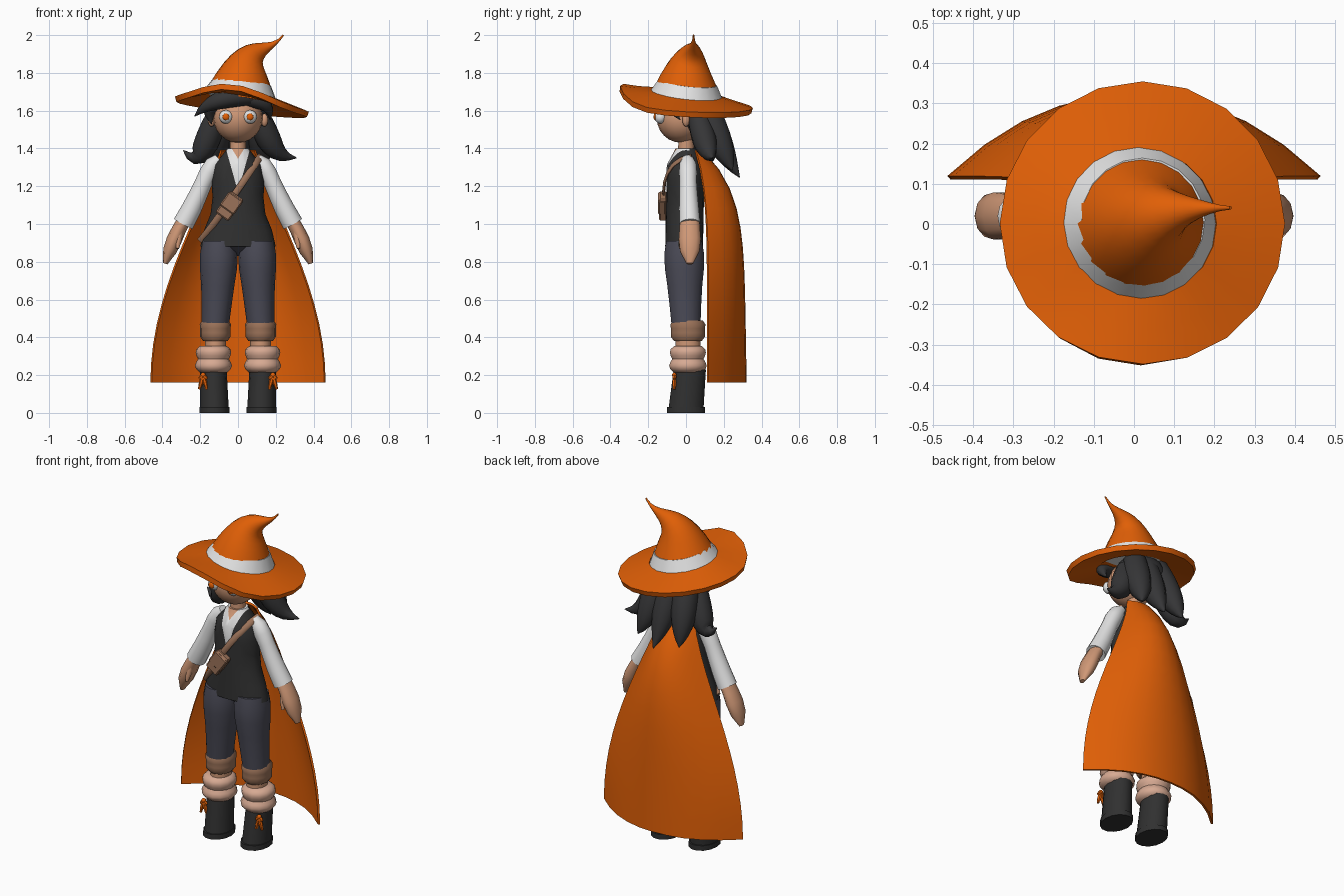
import bpy, bmesh
from math import sin, cos, pi, radians
from mathutils import Vector, Matrix

if "Cube" in bpy.data.objects:
    bpy.data.objects.remove(bpy.data.objects["Cube"])


def material(name, red, green, blue):
    mat = bpy.data.materials.new(name)
    mat.use_nodes = True
    color = (red, green, blue, 1)
    mat.diffuse_color = color
    mat.node_tree.nodes["Principled BSDF"].inputs["Base Color"].default_value = color
    return mat


ORANGE = material("orange", .75, .115, .002)
WHITE = material("white", .78, .78, .78)
SKIN = material("skin", .62, .31, .18)
BROWN = material("brown leather", .33, .17, .1)
TAN = material("pale wool", .68, .4, .29)
SLATE = material("slate trousers", .07, .07, .095)
BLACK = material("charcoal", .03, .03, .03)
HAIR = material("dark hair", .036, .036, .038)


def finish(name, bm, mat, mirror=False, angle=50, thickness=0):
    mesh = bpy.data.meshes.new(name)
    bm.to_mesh(mesh)
    bm.free()
    mesh.materials.append(mat)
    mesh.shade_smooth()
    mesh.set_sharp_from_angle(angle=radians(angle))
    part = bpy.data.objects.new(name, mesh)
    bpy.context.scene.collection.objects.link(part)
    if thickness:
        solid = part.modifiers.new("thickness", 'SOLIDIFY')
        solid.thickness, solid.offset = thickness, 0
        part.modifiers.new("crisp rim", 'EDGE_SPLIT').split_angle = radians(angle)
    if mirror:
        part.modifiers.new("mirror", 'MIRROR')
    return part


def bridge(rows, closed=True, caps=True):
    """Join rows of points with quads."""
    bm = bmesh.new()
    rings = [[bm.verts.new(point) for point in row] for row in rows]
    count = len(rings[0])
    for low, high in zip(rings, rings[1:]):
        for i in range(count if closed else count - 1):
            j = (i + 1) % count
            bm.faces.new((low[i], low[j], high[j], high[i]))
    if caps:
        bm.faces.new(rings[0][::-1])
        bm.faces.new(rings[-1])
    return bm


def bezier(points, t):
    points = [Vector(p) for p in points]
    while len(points) > 1:
        points = [a.lerp(b, t) for a, b in zip(points, points[1:])]
    return points[0]


def sweep(name, points, widths, mat, depth=1, limit=1, sides=14, flat=False, mirror=False):
    """Sweep ellipses of the given half widths along a Bezier path."""
    last = len(widths) - 1
    path = [bezier(points, i / last) for i in range(last + 1)]
    rows = []
    for i, width in enumerate(widths):
        ahead = path[min(i + 1, last)] - path[max(i - 1, 0)]
        along = Vector((0, 0, 1)) if flat else ahead.normalized()
        back = Vector((0, 1, 0))
        back = (back - along * back.dot(along)).normalized()
        across = back.cross(along) * width
        back *= min(width * depth, limit)
        turns = [2 * pi * k / sides for k in range(sides)]
        rows.append([path[i] + across * cos(a) + back * sin(a) for a in turns])
    return finish(name, bridge(rows), mat, mirror)


def lock(name, width, points):
    """Tapered lock of hair."""
    widths = [width * sin(pi * (.3 + .69 * i / 8)) for i in range(9)]
    sweep(name, points, widths, HAIR, sides=10)


def ball(name, place, size, mat, mirror=False, segments=20):
    bm = bmesh.new()
    shape = Matrix.Translation(place) @ Matrix.Diagonal((*size, 1))
    bmesh.ops.create_uvsphere(bm, u_segments=segments, v_segments=segments // 2 + 2,
                              radius=1, matrix=shape)
    finish(name, bm, mat, mirror)


def box(name, place, size, turn, mat):
    bm = bmesh.new()
    shape = Matrix.Translation(place) @ Matrix.Rotation(turn, 4, 'Y')
    bmesh.ops.create_cube(bm, size=1, matrix=shape @ Matrix.Diagonal((*size, 1)))
    bmesh.ops.bevel(bm, geom=bm.edges[:], offset=.007, segments=1, affect='EDGES')
    finish(name, bm, mat, angle=30)


# Hat: drooping brim raised at the front, bent cone and pale band
rows = []
for spread in (0, .5, 1):
    row = []
    for i in range(20):
        turn = 2 * pi * i / 20 + pi / 2
        c, s = cos(turn), sin(turn)
        radius = .18 + .17 * spread
        inner = 1.675 - .03 * c - .02 * s
        outer = 1.62 - .04 * c - .02 * s + .08 * max(-sin(turn + .15), 0) ** 4
        row.append((.02 + radius * c, radius * s, inner + (outer - inner) * spread))
    rows.append(row)
finish("hat_brim", bridge(rows, caps=False), ORANGE, thickness=.03)
sweep("hat_cone", [(.01, 0, 1.67), (.04, 0, 1.85), (.05, .04, 1.95), (.17, .04, 1.9), (.24, .04, 2)],
      [.004 + .185 * (1 - i / 12) ** 1.6 for i in range(13)], ORANGE, sides=20)
sweep("hat_band", [(.01, 0, 1.665), (.023, .01, 1.75)], [.203, .155], WHITE, sides=20)

# Head, features and neck
ball("head", (0, -.025, 1.56), (.13, .13, .13), SKIN)
ball("ear", (.14, 0, 1.55), (.02, .02, .035), SKIN, True, 10)
ball("eye_white", (.064, -.135, 1.567), (.036, .032, .036), WHITE, True)
ball("iris", (.064, -.163, 1.567), (.018, .009, .018), ORANGE, True, 12)
sweep("neck", [(0, 0, 1.34), (0, 0, 1.47)], [.045, .04], SKIN)

# Hair: cap, swept fringe, side flicks and back locks
ball("hair_cap", (0, .055, 1.575), (.148, .135, .12), HAIR)
lock("fringe_sweep", .052, [(.1, -.1, 1.67), (-.05, -.18, 1.69), (-.17, -.13, 1.64), (-.23, -.07, 1.57)])
lock("fringe_side", .045, [(0, -.11, 1.67), (.18, -.13, 1.67), (.17, -.03, 1.55)])
lock("fringe_temple", .045, [(-.1, -.07, 1.66), (-.17, -.02, 1.62), (-.14, -.03, 1.53)])
lock("right_flick", .066, [(-.11, .06, 1.58), (-.17, .1, 1.43), (-.2, .12, 1.28), (-.29, .12, 1.39)])
lock("left_flick", .066, [(.11, .06, 1.58), (.16, .1, 1.44), (.19, .12, 1.35), (.31, .14, 1.35)])
for name, root, tip in (("left", .08, .15), ("middle", .01, .02), ("right", -.08, -.13)):
    drop = .3 * abs(tip)
    lock(name + "_back_lock", .075, [(root, .1, 1.64), (root * 1.3, .15, 1.48),
                                     (root * 1.5, .22, 1.34), (tip, .29 - drop, 1.24 + drop)])

# Vest, with the shirt and bare throat cut in as V shapes
vest = sweep("vest", [(0, -.01, .88), (0, 0, 1.4)], [.2, .18, .145, .135, .14, .125, .055], BLACK,
             limit=.1, sides=20, flat=True)
bm = bmesh.new()
bm.from_mesh(vest.data)
for index, bottom, slope in ((1, 1.17, .28), (2, 1.345, .6)):
    for side in (-1, 1):
        bmesh.ops.bisect_plane(bm, geom=bm.verts[:] + bm.edges[:] + bm.faces[:],
                               plane_co=(0, 0, bottom), plane_no=(side, 0, -slope))
    for face in bm.faces:
        middle = face.calc_center_median()
        if middle.y < .01 and middle.z > bottom + abs(middle.x) / slope:
            face.material_index = index
bm.to_mesh(vest.data)
bm.free()
vest.data.materials.append(WHITE)
vest.data.materials.append(SKIN)

# Arms and hands
sweep("sleeve", [(.1, .01, 1.345), (.165, .01, 1.3), (.19, .01, 1.17), (.29, .02, 1)],
      [.03, .045, .048, .046, .049, .053, .056], WHITE, mirror=True)
sweep("hand", [(.285, .02, 1.02), (.34, .02, .93), (.385, .02, .79)],
      [.036, .038, .041, .036, .012], SKIN, depth=1.5, sides=10, mirror=True)
sweep("thumb", [(.31, -.01, .96), (.32, -.03, .87)], [.02, .018, .008], SKIN, sides=8, mirror=True)

# Trousers
sweep("trouser_hips", [(0, -.01, .92), (0, -.005, .83)], [.18, .19, .12, .04], SLATE,
      depth=.52, sides=20, flat=True)
sweep("trouser_leg", [(.1, -.01, .91), (.1, -.01, .75), (.12, 0, .47)],
      [.09, .1, .098, .088, .08, .073], SLATE, depth=1.08, flat=True, mirror=True)

# Knee cuffs, shins, gathered socks and boots
for name, mat, depth, bottom, top, widths in (
        ("knee_cuff", BROWN, 1.15, (.12, .01, .38), (.12, .01, .49), [.065, .08, .08, .08, .083, .07]),
        ("shin", SKIN, 1.2, (.12, .01, .32), (.12, .01, .4), [.056, .056]),
        ("sock", TAN, 1.04, (.13, .01, .215), (.13, .01, .355),
         [.075, .092, .098, .092, .082, .09, .094, .09, .07]),
        ("boot", BLACK, 1.25, (.125, 0, .02), (.13, .02, .23), [.076, .07]),
        ("boot_sole", BLACK, 1.3, (.125, 0, 0), (.125, 0, .03), [.08, .08])):
    sweep(name, [bottom, top], widths, mat, depth=depth, flat=True, mirror=True)

# Bows on the boots
knot = Vector((.185, -.062, .2))
ball("bow_knot", knot, (.014, .012, .014), ORANGE, True, 8)
for name, drop in (("loop", .02), ("tail", .075)):
    for side in (-1, 1):
        end = knot + Vector((.02 * side, 0, -drop))
        sweep(f"bow_{name}_{'inner' if side < 0 else 'outer'}", [knot, end],
              [.007, .012, .007], ORANGE, sides=6, mirror=True)

# Cape: wraps the back, flaring towards the hem
rows = []
for i in range(13):
    t = i / 12
    fade = (1 - t) ** 6
    half = .09 + .37 * sin(pi / 2 * t) ** 1.2
    edge, depth = .115 - .065 * fade, .18 + .02 * t - .15 * fade
    across = [k / 5 - 1 for k in range(11)]
    rows.append([(half * u, edge + depth * (1 - abs(u) ** 2.2), 1.39 - 1.23 * t) for u in across])
finish("cape", bridge(rows, closed=False, caps=False), ORANGE, thickness=.012)

# Shoulder strap and pouch
sweep("strap", [(.12, .03, 1.36), (.1, -.18, 1.33), (-.1, -.14, 1.03), (-.2, -.02, .91)],
      [.018] * 11, BROWN, depth=.45, sides=8)
box("pouch", (-.045, -.122, 1.095), (.085, .04, .14), .62, BROWN)
box("pouch_flap", (-.035, -.128, 1.11), (.092, .04, .09), .62, BROWN)
